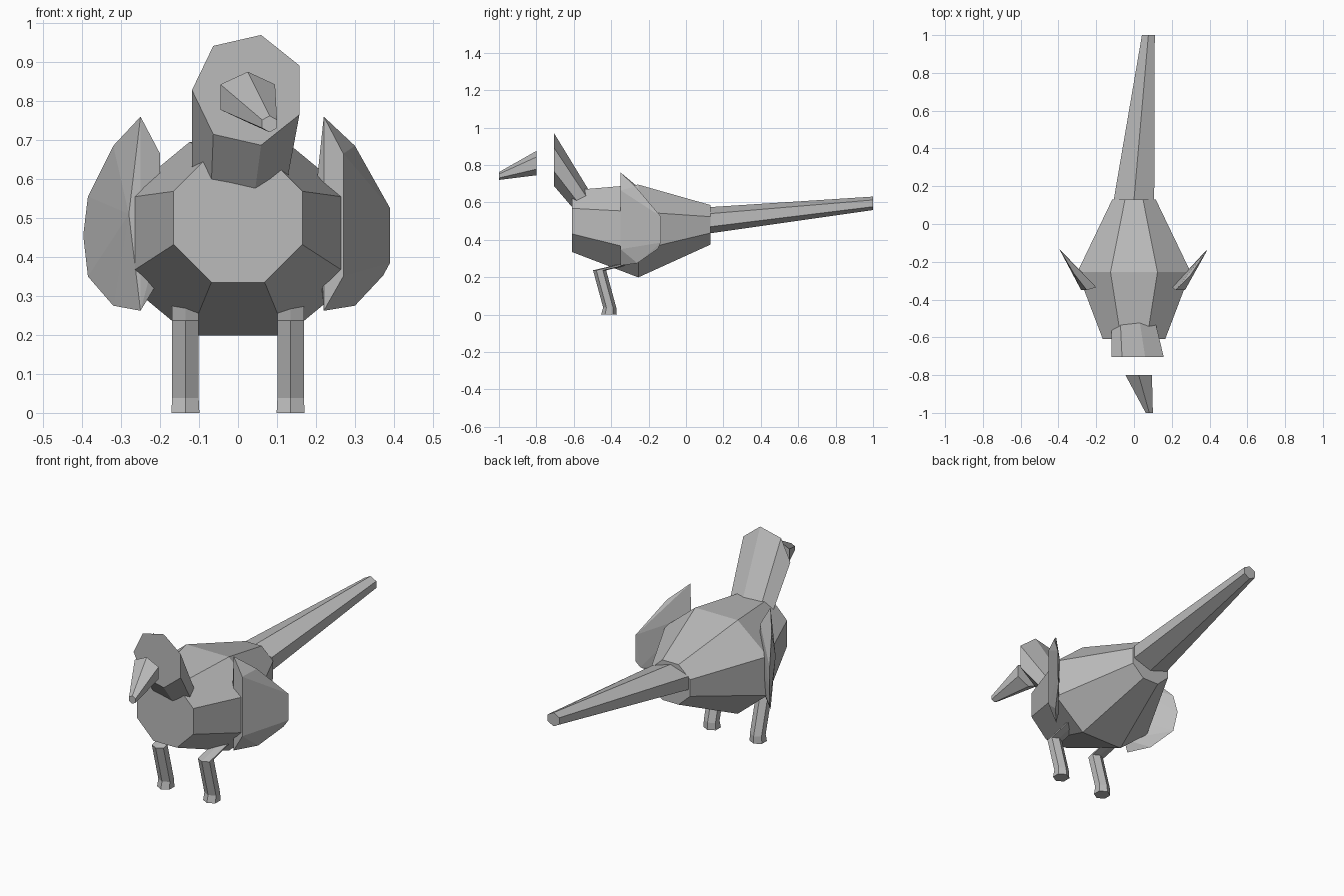
import bpy
import bmesh
from math import cos, sin, pi

cube = bpy.data.objects.get("Cube")
if cube:
    bpy.data.objects.remove(cube, do_unlink=True)

grey = bpy.data.materials.new("plain grey")
grey.use_nodes = True
colour = (0.5, 0.5, 0.5, 1)
grey.diffuse_color = colour
grey.node_tree.nodes["Principled BSDF"].inputs["Base Color"].default_value = colour


def finish(name, bm):
    bmesh.ops.recalc_face_normals(bm, faces=bm.faces)
    mesh = bpy.data.meshes.new(name)
    bm.to_mesh(mesh)
    bm.free()
    mesh.materials.append(grey)
    obj = bpy.data.objects.new(name, mesh)
    bpy.context.collection.objects.link(obj)
    return obj


def loft(name, sides, phase, sections, flat=False):
    """Join polygon sections (x, y, z, radius_1, radius_2); upright, or level when flat."""
    bm = bmesh.new()
    rings = []
    for x, y, z, r1, r2 in sections:
        ring = []
        for i in range(sides):
            a = phase + 2 * pi * i / sides
            u, v = r1 * cos(a), r2 * sin(a)
            ring.append(bm.verts.new((x + u, y + v, z) if flat else (x + u, y, z + v)))
        rings.append(ring)
    for low, high in zip(rings, rings[1:]):
        for i in range(sides):
            j = (i + 1) % sides
            bm.faces.new((low[i], low[j], high[j], high[i]))
    bm.faces.new(rings[0])
    bm.faces.new(rings[-1])
    return finish(name, bm)


def hull(name, points):
    bm = bmesh.new()
    for p in points:
        bm.verts.new(p)
    bmesh.ops.convex_hull(bm, input=bm.verts)
    bmesh.ops.dissolve_limit(bm, angle_limit=0.03, verts=bm.verts, edges=bm.edges)
    return finish(name, bm)


# Eight-sided body, radii measured to the flats
k = 1 / cos(pi / 8)
loft("body", 8, pi / 8, [
    (0, -0.61, 0.50, 0.165 * k, 0.165 * k),
    (0, -0.255, 0.447, 0.30 * k, 0.248 * k),
    (0, 0.13, 0.48, 0.115 * k, 0.106 * k)])

# Six-sided tail and beak with an edge along the top
h = 1 / cos(pi / 6)
loft("tail", 6, pi / 2, [
    (0, 0.13, 0.505, 0.107 * h, 0.07),
    (0.076, 1.0, 0.595, 0.034 * h, 0.036)])
loft("beak", 6, pi / 2, [
    (0.025, -0.80, 0.81, 0.07 * h, 0.065),
    (0.081, -1.0, 0.741, 0.019 * h, 0.021)])

# Seven-sided head and neck sinking into the body
loft("head", 7, pi, [
    (0.027, -0.705, 0.828, 0.145, 0.145),
    (0.001, -0.50, 0.541, 0.119, 0.095)])

# Wings: leading edge, trailing arc and buried inner edge
front = -0.35
hull("left_wing", [
    (0.22, front, 0.76), (0.27, front, 0.665), (0.27, front, 0.35), (0.22, front, 0.262),
    (0.30, -0.27, 0.685), (0.39, -0.135, 0.525), (0.39, -0.135, 0.385),
    (0.372, -0.15, 0.352), (0.30, -0.26, 0.275),
    (0.203, -0.335, 0.60), (0.215, -0.335, 0.32)])
hull("right_wing", [
    (-0.25, front, 0.76), (-0.28, front, 0.51), (-0.25, front, 0.262),
    (-0.32, -0.26, 0.685), (-0.385, -0.15, 0.555), (-0.397, -0.13, 0.455),
    (-0.385, -0.15, 0.35), (-0.32, -0.25, 0.275),
    (-0.20, -0.335, 0.665), (-0.20, -0.335, 0.45), (-0.215, -0.335, 0.32)])

# Bent legs with flared feet
for side, x in (("left", 0.135), ("right", -0.135)):
    loft(side + "_leg", 6, pi / 2, [
        (x, -0.412, 0, 0.036 * h, 0.042),
        (x, -0.408, 0.038, 0.034 * h, 0.035),
        (x, -0.462, 0.237, 0.034 * h, 0.035),
        (x, -0.28, 0.28, 0.034 * h, 0.035)], flat=True)
